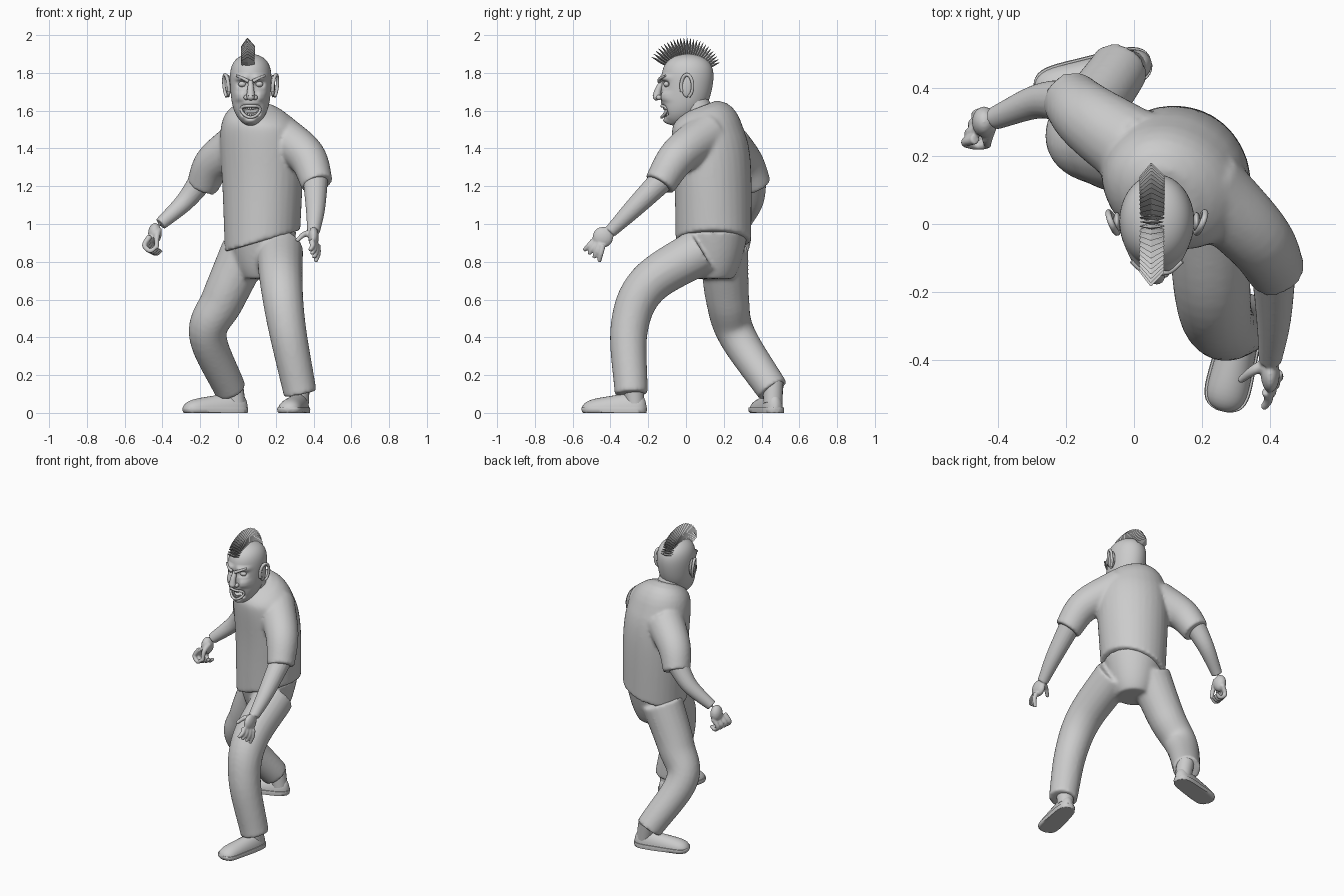
import bpy, bmesh, math
from mathutils import Vector, Matrix

cube = bpy.data.objects.get("Cube")
if cube:
    bpy.data.objects.remove(cube)

SHADE = 0.6
grey = bpy.data.materials.new("plain grey")
grey.use_nodes = True
grey.diffuse_color = (SHADE, SHADE, SHADE, 1)
grey.node_tree.nodes["Principled BSDF"].inputs["Base Color"].default_value = grey.diffuse_color

ACROSS, DEPTH, UP = Vector((1, 0, 0)), Vector((0, 1, 0)), Vector((0, 0, 1))
SHOULDER_LINE = Vector((math.cos(math.pi / 6), -math.sin(math.pi / 6), 0))


def mix(start, end, amount):
    return start + (end - start) * amount


def loft(bm, rings, sides=20, side=ACROSS, level=False):
    """Closed tube through (centre, half width, half depth) rings."""
    centres = [Vector(ring[0]) for ring in rings]
    loops = []
    for i, (centre, width, depth) in enumerate(rings):
        before, after = centres[max(i - 1, 0)], centres[min(i + 1, len(rings) - 1)]
        along = UP if level else (after - before).normalized()
        u = (side - along * side.dot(along)).normalized()
        v = along.cross(u)
        angles = [math.tau * k / sides for k in range(sides)]
        loops.append([bm.verts.new(centres[i] + u * width * math.cos(angle) + v * depth * math.sin(angle))
                      for angle in angles])
    for low, high in zip(loops, loops[1:]):
        for k in range(sides):
            bm.faces.new((low[k - 1], low[k], high[k], high[k - 1]))
    bm.faces.new(loops[0])
    bm.faces.new(loops[-1])


def limb(bm, start_radius, end_radius, *points, sides=20, side=ACROSS):
    """Round tube along a smooth path, tapering evenly."""
    knots = [Vector(point) for point in points]
    knots = [knots[0] * 2 - knots[1], *knots, knots[-1] * 2 - knots[-2]]
    path, steps = [], 8
    for a, b, c, d in zip(knots, knots[1:], knots[2:], knots[3:]):
        for i in range(steps):
            t = i / steps
            bend = (a * 2 - b * 5 + c * 4 - d) * t * t + (b * 3 - a - c * 3 + d) * t ** 3
            path.append(b + ((c - a) * t + bend) / 2)
    path.append(knots[-2])
    radii = [mix(start_radius, end_radius, i / (len(path) - 1)) for i in range(len(path))]
    loft(bm, [(point, radius, radius) for point, radius in zip(path, radii)], sides, side)


def ball(bm, centre, size):
    matrix = Matrix.Translation(centre) @ Matrix.Diagonal((*size, 1))
    bmesh.ops.create_uvsphere(bm, u_segments=20, v_segments=12, radius=1, matrix=matrix)


def finish(name, bm, smooth=True, fuse=0):
    """Store the mesh; fuse joins overlapping pieces into one skin."""
    bmesh.ops.recalc_face_normals(bm, faces=bm.faces)
    mesh = bpy.data.meshes.new(name)
    bm.to_mesh(mesh)
    bm.free()
    mesh.materials.append(grey)
    part = bpy.data.objects.new(name, mesh)
    bpy.context.collection.objects.link(part)
    if fuse:
        remesh = part.modifiers.new("fuse", 'REMESH')
        remesh.mode, remesh.voxel_size, remesh.use_smooth_shade = 'VOXEL', fuse, True
        soften = part.modifiers.new("soften", 'SMOOTH')
        soften.factor, soften.iterations = 0.5, 6
    elif smooth:
        bpy.ops.object.select_all(action='DESELECT')
        part.select_set(True)
        bpy.context.view_layer.objects.active = part
        bpy.ops.object.shade_smooth_by_angle(angle=math.radians(50))


# Shirt: barrel torso closing at the collar, slanted hem, two sleeves
bm = bmesh.new()
hem, collar = Vector((.13, .145, .91)), Vector((.09, .08, 1.63))
rings = []
for i in range(31):
    t = i / 30
    centre = mix(hem, collar, t ** 4)
    centre.z = mix(hem.z, collar.z, t)
    radius = .2 * math.sqrt(1 - .85 * t ** 8)
    rings.append((centre, radius * (1 + t / 5), radius))
loft(bm, rings, 32, SHOULDER_LINE, level=True)
for v in bm.verts:
    v.co.z += (v.co.x - hem.x) * max(0, 1.2 - v.co.z)
    v.co.z += 3 * (v.co.y - .1) * max(0, v.co.z - 1.5)
limb(bm, .12, .085, (.2, .12, 1.48), (.36, -.04, 1.36), (.42, -.14, 1.21))
limb(bm, .12, .085, (0, .22, 1.42), (-.13, .31, 1.32), (-.19, .37, 1.2))
finish("shirt", bm, fuse=.011)

# Trousers: rounded hips, bent front leg, trailing back leg
bm = bmesh.new()
rings = []
for i in range(13):
    t = i / 12
    radius = .185 * mix(.15, 1, t) ** .3
    rings.append(((.125, .145, mix(.71, .96, t)), radius, radius))
loft(bm, rings, 32, level=True)
limb(bm, .125, .088, (.22, .08, .86), (.23, -.2, .68), (.26, -.3, .45), (.33, -.29, .1))
limb(bm, .13, .085, (.04, .2, .86), (-.08, .22, .6), (-.16, .27, .41), (-.04, .46, .12))
finish("trousers", bm, fuse=.011)


# Shoes: rounded upper on a flat slab sole
def shoe(name, heel, toe):
    heel, toe = Vector(heel), Vector(toe)
    bm = bmesh.new()
    for rim, bottom, top in ((0, .02, .2), (.007, 0, .028)):
        start, rings = len(bm.verts), []
        for i in range(25):
            f = (1 - math.cos(math.pi * i / 24)) / 2
            bulge = math.sqrt(max(.02, 1 - (2 * f - 1) ** 6))
            rings.append((heel.lerp(toe, f), bulge * mix(.05, .066, f) + rim, bulge * mix(.1, .045, f)))
        loft(bm, rings, 24, (toe - heel).cross(UP).normalized())
        bm.verts.ensure_lookup_table()
        for v in bm.verts[start:]:
            v.co.z = min(max(v.co.z, bottom), top)
    finish(name, bm)


shoe("left_shoe", (.34, -.21, .02), (.26, -.55, .02))
shoe("right_shoe", (.05, .48, .02), (-.29, .38, .02))

# Socks between cuffs and shoes
bm = bmesh.new()
limb(bm, .05, .055, (.325, -.27, .05), (.325, -.28, .16))
limb(bm, .05, .055, (-.01, .46, .05), (-.03, .46, .16))
finish("socks", bm)

# Left arm: reaching forward, fingers spread downward
bm = bmesh.new()
limb(bm, .068, .034, (.41, -.11, 1.25), (.41, -.28, 1.08), (.4, -.4, .96))
ball(bm, (.4, -.44, .93), (.028, .055, .055))
for i in range(4):
    knuckle = Vector((.39, -.49, .91)).lerp(Vector((.42, -.44, .89)), i / 3)
    tip = Vector((.38, -.54, .86)).lerp(Vector((.41, -.46, .8)), i / 3)
    middle = knuckle.lerp(tip, .5) + ACROSS * .01
    limb(bm, .017, .011, knuckle, middle, tip, sides=10)
limb(bm, .02, .011, (.39, -.41, .95), (.35, -.43, .945), (.31, -.46, .91), sides=10)
finish("left_arm", bm, fuse=.005)

# Right arm: swung back, fingers curled
bm = bmesh.new()
limb(bm, .068, .034, (-.18, .36, 1.25), (-.28, .36, 1.12), (-.41, .31, 1), side=DEPTH)
ball(bm, (-.44, .3, .95), (.036, .045, .055))
for i in range(4):
    shift = Vector((-.01, -.027, .005)) * (i - 1.5)
    curl = [Vector(point) + shift for point in ((-.45, .29, .93), (-.48, .28, .88), (-.45, .27, .85), (-.42, .27, .87))]
    limb(bm, .016, .011, *curl, sides=10, side=DEPTH)
limb(bm, .02, .011, (-.42, .29, .97), (-.43, .25, .93), (-.43, .23, .87), sides=10)
finish("right_arm", bm, fuse=.005)

# Head: rounded skull narrowing to the chin, with neck
FACE = .067
bm = bmesh.new()
rings = []
for i in range(61):
    t = (1 - math.cos(math.pi * i / 60)) / 2
    jaw = (1 - t) ** 3
    bulge = math.sqrt(max(.001, 1 - (2 * t - 1) ** 4)) * (1 - .35 * jaw)
    rings.append(((FACE, .01 - .06 * jaw, mix(1.52, 1.9, t)), .112 * bulge, .14 * bulge))
loft(bm, rings, 80, level=True)


def push(x, z, width, height, amount):
    """Raise or sink a soft oval patch of the face."""
    for v in bm.verts:
        if v.co.y < -.03:
            reach = ((v.co.x - FACE - x) / width) ** 4 + ((v.co.z - z) / height) ** 4
            v.co.y -= amount * math.exp(-reach)


push(0, 1.6, .045, .025, -.06)
push(0, 1.54, .03, .015, .015)
for s in (-1, 1):
    push(s * .045, 1.74, .026, .017, -.02)
    push(s * .05, 1.775, .035, .015, .016)
    push(s * .06, 1.675, .025, .025, .015)
limb(bm, .08, .075, (.09, .09, 1.54), (.07, .02, 1.69))
finish("head", bm)

# Nose, eyes, slanted brows and grinning lips
bm = bmesh.new()
limb(bm, .012, .023, (FACE, -.125, 1.755), (FACE, -.145, 1.715), (FACE, -.155, 1.675), sides=16)
ball(bm, (FACE, -.157, 1.672), (.021, .018, .018))
for s in (-1, 1):
    ball(bm, (FACE + s * .023, -.142, 1.67), (.014, .016, .014))
    ball(bm, (FACE + s * .045, -.103, 1.74), (.021, .016, .015))
    limb(bm, .01, .006, (FACE + s * .012, -.142, 1.755), (FACE + s * .04, -.138, 1.77),
         (FACE + s * .075, -.11, 1.785), sides=10, side=UP)
lips = []
for k in range(17):
    c, d = math.cos(math.tau * k / 16), math.sin(math.tau * k / 16)
    lips.append((FACE + .05 * c, -.128 + .025 * c * c, 1.595 + .03 * d + .012 * c * c))
limb(bm, .008, .008, *lips, sides=10, side=DEPTH)
finish("face_features", bm)

# Teeth in two curved rows
bm = bmesh.new()
for row in (1.612, 1.578):
    for i in range(-3, 4):
        f = i / 3
        ball(bm, (FACE + .035 * f, -.115 + .02 * f * f, row + .01 * f * f), (.006, .006, .01))
finish("teeth", bm)

# Ears with a raised rim
bm = bmesh.new()
for s in (-1, 1):
    root = Vector((FACE + s * .117, .005, 1.73))
    ball(bm, root, (.012, .03, .06))
    rim = []
    for k in range(9):
        angle = math.radians(mix(-30, 250, k / 8))
        back, rise = -math.cos(angle), math.sin(angle)
        rim.append(root + Vector((s * .012 * (1 + back + rise / 2), .03 * back, .06 * rise)))
    limb(bm, .008, .01, *reversed(rim), sides=12)
finish("ears", bm)

# Crest of flat pointed hair fins fanned over the skull
bm = bmesh.new()
COUNT = 26
for i in range(COUNT):
    f = i / (COUNT - 1)
    angle = math.radians(mix(-62, 68, f))
    out = Vector((-.05, math.sin(angle), math.cos(angle)))
    root, reach = Vector((.06, .005, 1.785)), mix(.212, .187, f)
    loft(bm, [(root + out * .09, .032, .009), (root + out * reach * .78, .037, .008),
              (root + out * reach, .002, .001)], 4)
finish("hair_crest", bm, smooth=False)
